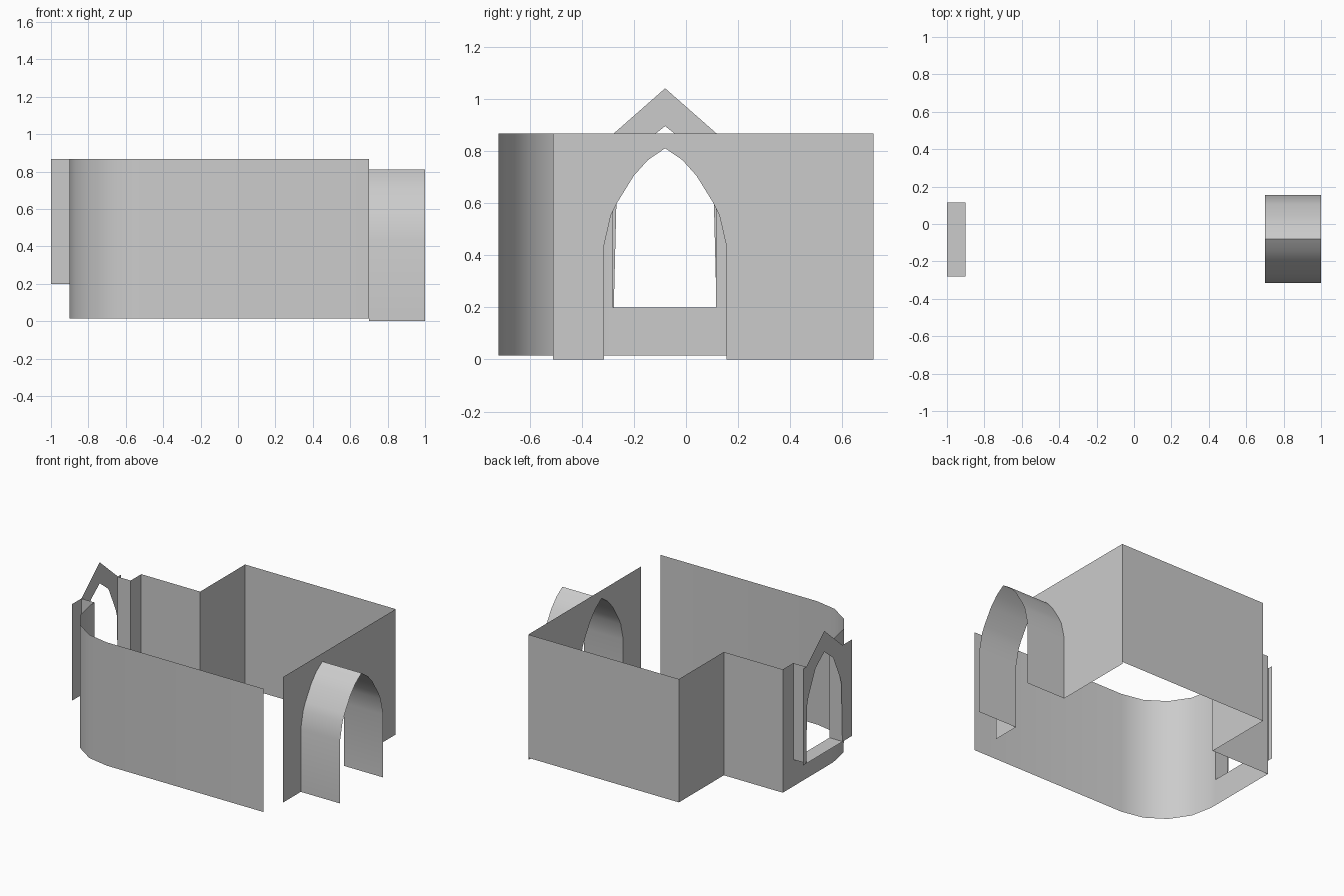
import bpy
from math import sin, cos, pi, radians

cube = bpy.data.objects.get("Cube")
if cube:
    bpy.data.objects.remove(cube, do_unlink=True)

grey = bpy.data.materials.new("plain grey")
grey.use_nodes = True
grey.diffuse_color = (0.6, 0.6, 0.6, 1)
grey.node_tree.nodes["Principled BSDF"].inputs["Base Color"].default_value = (0.6, 0.6, 0.6, 1)

TOP, FOOT, SILL = 0.866, 0.015, 0.2      # wall heights
EAST, WEST, BAY = 0.7, -0.9, -1.0        # wall positions along x
FRONT, BACK = -0.72, 0.72
MID = -0.08                              # centre line of both arches
BAY_LO, BAY_HI = -0.28, 0.115            # sides of the window bay


def make(name, verts, faces, smooth=False):
    mesh = bpy.data.meshes.new(name)
    mesh.from_pydata(verts, [], faces)
    mesh.materials.append(grey)
    mesh.update()
    obj = bpy.data.objects.new(name, mesh)
    bpy.context.collection.objects.link(obj)
    if smooth:
        bpy.ops.object.select_all(action='DESELECT')
        obj.select_set(True)
        bpy.context.view_layer.objects.active = obj
        bpy.ops.object.shade_smooth_by_angle(angle=radians(30))
    return obj


def strip(name, path, offset, smooth=False):
    """Sweep an open path of points along an offset."""
    n = len(path)
    verts = path + [tuple(a + b for a, b in zip(p, offset)) for p in path]
    faces = [(i, i + 1, n + i + 1, n + i) for i in range(n - 1)]
    return make(name, verts, faces, smooth)


def wall(name, plan, low=FOOT, high=TOP, smooth=False):
    return strip(name, [(x, y, low) for x, y in plan], (0, 0, high - low), smooth)


def panel(name, x, outline):
    """Flat upright panel facing along x, from a (y, z) outline."""
    return make(name, [(x, y, z) for y, z in outline], [tuple(range(len(outline)))])


def arch(half):
    """Mirror a (half width, z) profile about the centre line."""
    left = [(MID - w, z) for w, z in half]
    return left + [(MID + w, z) for w, z in reversed(half[:-1])]


# Front wall with its rounded corner
R = 0.4
corner = [(WEST + R - R * sin(i * pi / 8), FRONT + R - R * cos(i * pi / 8)) for i in range(5)]
front = [(EAST, FRONT)] + corner + [(WEST, BAY_LO)]
wall("front_wall", front[::-1], smooth=True)

# Stepped back wall
wall("back_wall", [(EAST, BACK), (-0.45, BACK), (-0.45, 0.23), (WEST, 0.23), (WEST, BAY_HI)])

# Doorway wall and the vault running out of it
door = arch([(0.235, 0), (0.235, 0.435), (0.208, 0.553), (0.185, 0.6),
             (0.12, 0.705), (0.066, 0.765), (0, 0.81)])
panel("doorway_wall", EAST, [(-0.51, 0)] + door + [(BACK, 0), (BACK, TOP), (-0.51, TOP)])
strip("doorway_vault", [(EAST, y, z) for y, z in door], (1 - EAST, 0, 0), smooth=True)

# Window bay: wall below, sill and side cheeks
wall("wall_below_window", [(WEST, BAY_HI), (WEST, BAY_LO)], high=SILL)
strip("window_sill", [(BAY, BAY_LO, SILL), (WEST, BAY_LO, SILL)], (0, BAY_HI - BAY_LO, 0))
for side, y in (("front", BAY_LO), ("back", BAY_HI)):
    wall(f"{side}_window_cheek", [(BAY, y), (WEST, y)], low=SILL)

# Gabled window plate with a pointed opening
window = arch([(0.197, SILL), (0.187, 0.6), (0.173, 0.65), (0.095, 0.82), (0, 0.895)])
panel("window_gable", BAY, [(-0.38, SILL)] + window + [
    (0.15, SILL), (0.15, TOP), (MID + 0.198, TOP), (MID, 1.04), (MID - 0.198, TOP), (-0.38, TOP)])
